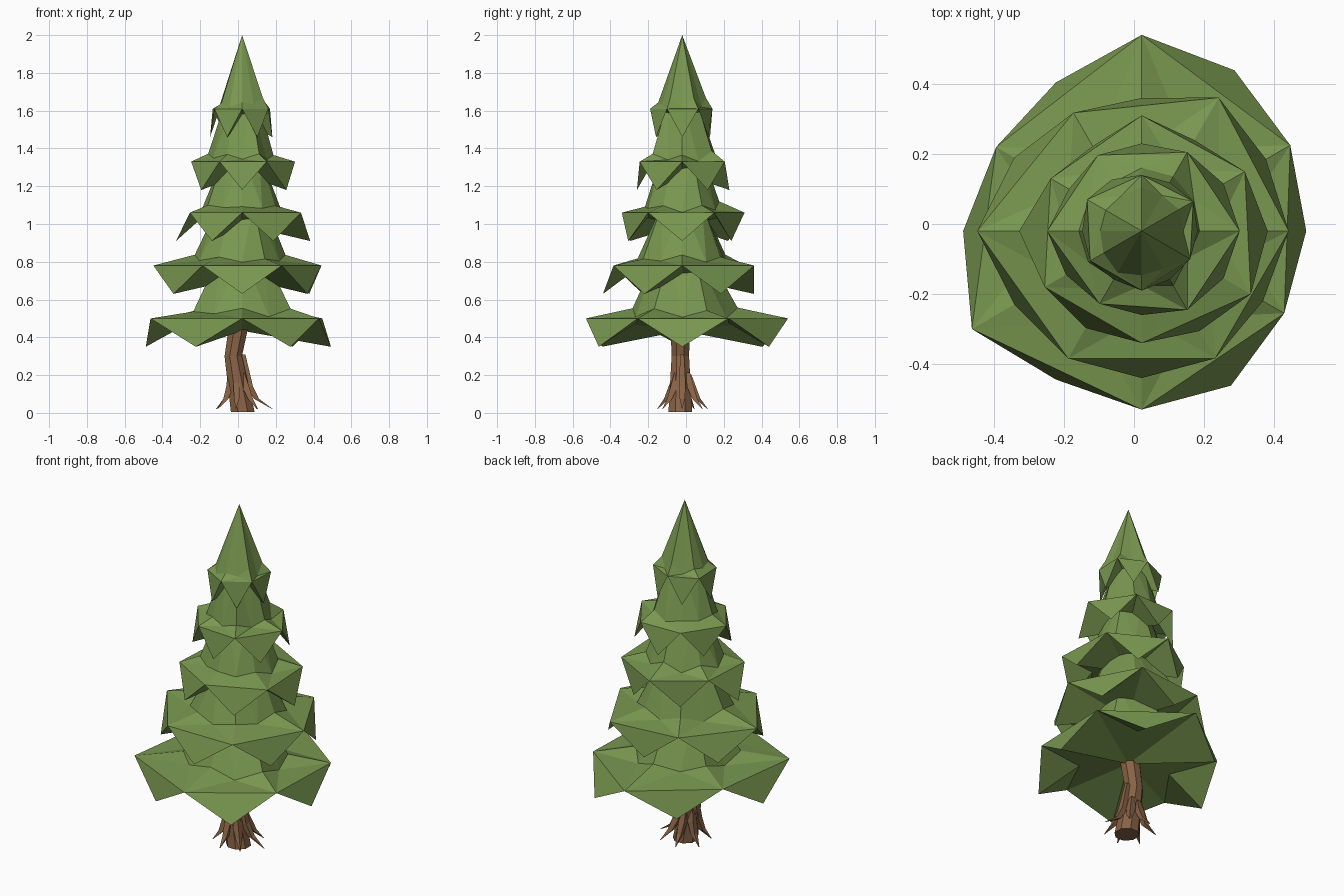
import bpy
import bmesh
import random
from math import cos, sin, radians
from mathutils import Vector

random.seed(4)
default_cube = bpy.data.objects.get("Cube")
if default_cube:
    bpy.data.objects.remove(default_cube)

CENTRE = Vector((0.022, -0.02, 0))


def make_material(name, colour):
    material = bpy.data.materials.new(name)
    material.use_nodes = True
    material.diffuse_color = (*colour, 1)
    shader = material.node_tree.nodes["Principled BSDF"]
    shader.inputs["Base Color"].default_value = (*colour, 1)
    shader.inputs["Roughness"].default_value = 0.9
    return material


def finish(name, bm, material):
    mesh = bpy.data.meshes.new(name)
    bm.to_mesh(mesh)
    bm.free()
    mesh.materials.append(material)
    obj = bpy.data.objects.new(name, mesh)
    bpy.context.collection.objects.link(obj)


def polar(angle, radius, z):
    return CENTRE + Vector((cos(angle) * radius, sin(angle) * radius, z))


def foliage_tier(name, radii, first_high, rim_z, mid_r, top_z, top_r, material):
    """Jagged skirt of branches: raised corners, drooping flaps, faceted cone above."""
    bm = bmesh.new()
    count = len(radii)
    half = count // 2
    rim, mid, top = [], [], []
    for i, radius in enumerate(radii):
        angle = radians(360 * i / count)
        high = i % 2 == first_high
        rim.append(bm.verts.new(polar(angle, radius, rim_z if high else rim_z - 0.15)))
        lift = random.uniform(0.03, 0.06) if high else random.uniform(0.0, 0.03)
        wobble = random.uniform(0.92, 1.1)
        mid.append(bm.verts.new(polar(angle, mid_r * wobble, rim_z + lift)))
        if high and top_r > 0:
            top.append(bm.verts.new(polar(angle, top_r, top_z)))
    apex = bm.verts.new(polar(0, 0, top_z))
    under = bm.verts.new(polar(0, 0, rim_z - 0.065))
    for k in range(half):
        a = 2 * k + first_high
        b, c = (a + 1) % count, (a + 2) % count
        # drooping flap; every other one has its own back, the rest run to the centre
        bm.faces.new((rim[a], rim[b], rim[c]))
        if k % 2:
            back = under
        else:
            back = bm.verts.new(polar(radians(360 * b / count), mid_r, rim_z - 0.02))
            bm.faces.new((rim[c], rim[a], under))
        bm.faces.new((rim[b], rim[a], back))
        bm.faces.new((rim[c], rim[b], back))
        # upper side of the branches
        bm.faces.new((rim[a], rim[c], mid[b]))
        bm.faces.new((rim[a], mid[b], mid[a]))
        bm.faces.new((rim[c], mid[c], mid[b]))
        # cone rising into the next tier
        if top:
            t, u = top[k], top[(k + 1) % half]
            bm.faces.new((mid[a], mid[b], t))
            bm.faces.new((mid[b], mid[c], u))
            bm.faces.new((mid[b], u, t))
            bm.faces.new((t, u, apex))
        else:
            bm.faces.new((mid[a], mid[b], apex))
            bm.faces.new((mid[b], mid[c], apex))
    finish(name, bm, material)


def tapered_limb(name, path, widths, sides, material):
    """Faceted tube through level rings along a path, closed at both ends."""
    bm = bmesh.new()
    rings = []
    for point, width in zip(path, widths):
        ring = []
        for i in range(sides):
            angle = radians(360 * (i + 0.5) / sides)
            offset = Vector((cos(angle) * width, sin(angle) * width, 0))
            ring.append(bm.verts.new(Vector(point) + offset))
        rings.append(ring)
    for low, high in zip(rings, rings[1:]):
        for i in range(sides):
            j = (i + 1) % sides
            bm.faces.new((low[i], low[j], high[j], high[i]))
    bm.faces.new(rings[0])
    bm.faces.new(rings[-1])
    bmesh.ops.recalc_face_normals(bm, faces=bm.faces)
    finish(name, bm, material)


needles = make_material("needle green", (0.19, 0.31, 0.08))
bark = make_material("bark brown", (0.25, 0.125, 0.06))

# Foliage tiers from the ground up
tiers = [
    ("lowest_branches", (.47, .49, .53, .56, .49, .48, .51, .56, .49, .51, .51, .47),
     1, .5, .275, .84, .135),
    ("lower_branches", (.42, .41, .44, .38, .39, .42, .47, .42, .42, .42, .42, .4),
     0, .78, .245, 1.11, .12),
    ("middle_branches", (.36, .34, .3, .33, .28, .3, .35, .32, .32, .32, .33, .36),
     1, 1.06, .205, 1.38, .105),
    ("upper_branches", (.28, .27, .26, .25, .25, .24, .27, .25, .24, .24, .26, .27),
     0, 1.33, .165, 1.66, .085),
    ("treetop", (.16, .17, .16, .16, .17, .18, .17, .17, .16, .17, .16, .16),
     1, 1.61, .125, 2.0, 0),
]
for tier in tiers:
    foliage_tier(*tier, needles)

# Crooked trunk
tapered_limb("trunk", [(.025, -.03, .005), (-.025, -.03, .3), (0, -.03, .44), (.02, -.02, .55)],
             [.068, .05, .055, .05], 8, bark)

# Flaring roots around the foot of the trunk
for i in range(7):
    angle = radians(360 * i / 7)
    start = 0.31 if i == 0 else random.uniform(0.2, 0.26)
    reach = 0.165 if i == 0 else random.uniform(0.13, 0.15)
    path = []
    for distance, height in ((0.04, start), (0.055, 0.14), (0.085, 0.075), (reach, 0.02)):
        lean = 0.02 - 0.1 * height
        path.append((lean + cos(angle) * distance, sin(angle) * distance - 0.02, height))
    tapered_limb(f"root_{i + 1}", path, [0.014, 0.026, 0.019, 0.002], 4, bark)
